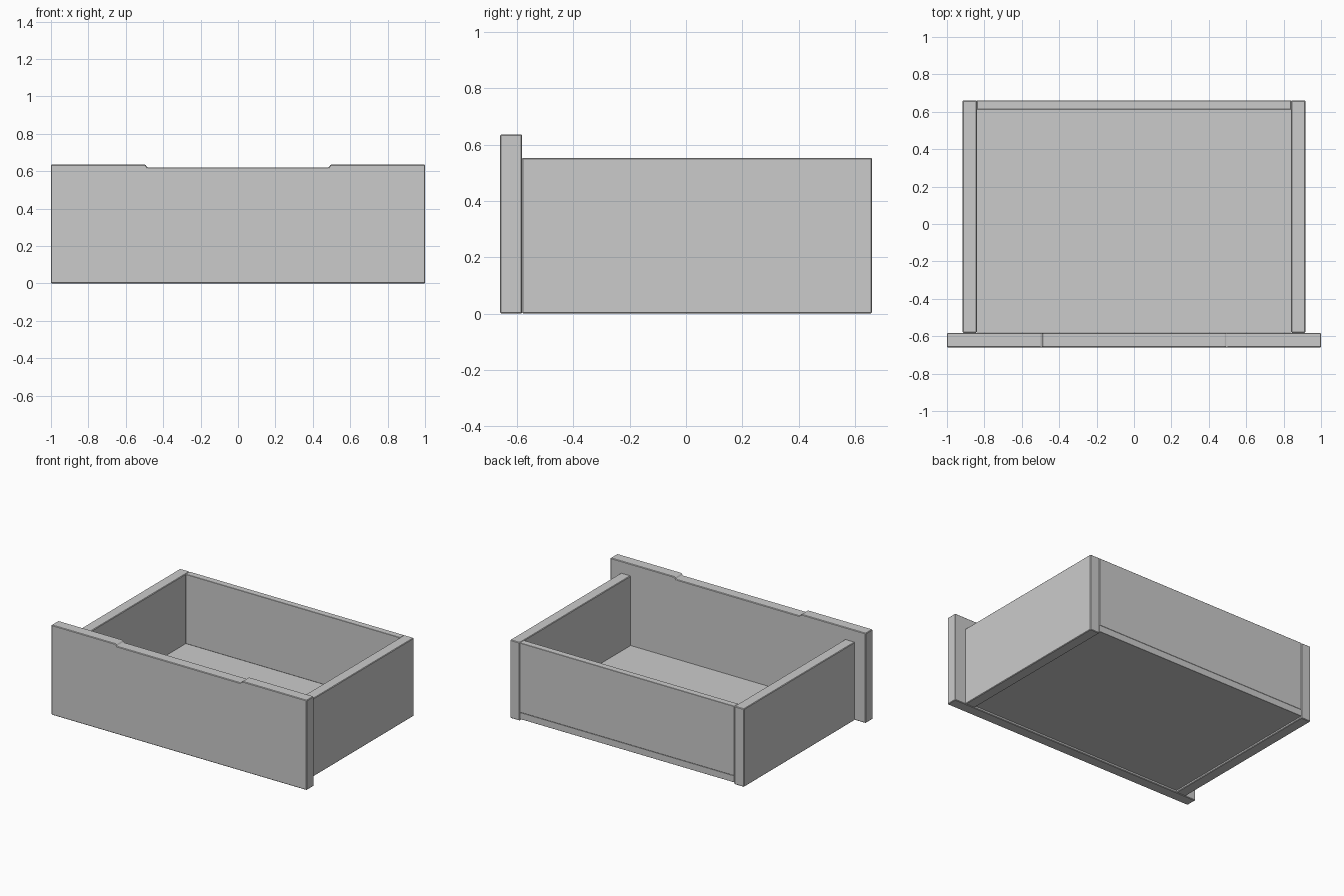
import bpy, bmesh

if "Cube" in bpy.data.objects:
    bpy.data.objects.remove(bpy.data.objects["Cube"])


def finish(name, bm, bevel=0.004):
    bmesh.ops.recalc_face_normals(bm, faces=bm.faces[:])
    me = bpy.data.meshes.new(name)
    bm.to_mesh(me)
    bm.free()
    ob = bpy.data.objects.new(name, me)
    bpy.context.collection.objects.link(ob)
    mod = ob.modifiers.new("eased_edges", "BEVEL")
    mod.width = bevel
    mod.segments = 1
    mod.limit_method = "ANGLE"
    return ob


def board(name, x, y, z, bevel=0.004):
    bm = bmesh.new()
    bmesh.ops.create_cube(bm, size=1)
    for v in bm.verts:
        v.co = [r[0] if c < 0 else r[1] for c, r in zip(v.co, (x, y, z))]
    return finish(name, bm, bevel)


# Front panel with a shallow finger recess along its top edge
half = [(0.485, 0.621), (0.495, 0.636), (1.0, 0.636), (1.0, 0.0)]
profile = half + [(-x, z) for x, z in reversed(half)]
bm = bmesh.new()
face = bm.faces.new([bm.verts.new((x, -0.66, z)) for x, z in profile])
ext = bmesh.ops.extrude_face_region(bm, geom=[face])
moved = [g for g in ext["geom"] if isinstance(g, bmesh.types.BMVert)]
bmesh.ops.translate(bm, verts=moved, vec=(0, 0.078, 0))
finish("front_panel", bm)

# Side boards
for name, s in (("left_side", -1), ("right_side", 1)):
    board(name, sorted((s * 0.84, s * 0.916)), (-0.582, 0.66), (0.0, 0.553))

# Floor, raised slightly above the lower edges of the sides
board("floor", (-0.84, 0.84), (-0.58, 0.66), (0.013, 0.06), 0.001)

# Back board resting on the floor
board("back_board", (-0.84, 0.84), (0.613, 0.66), (0.06, 0.552), 0.002)
